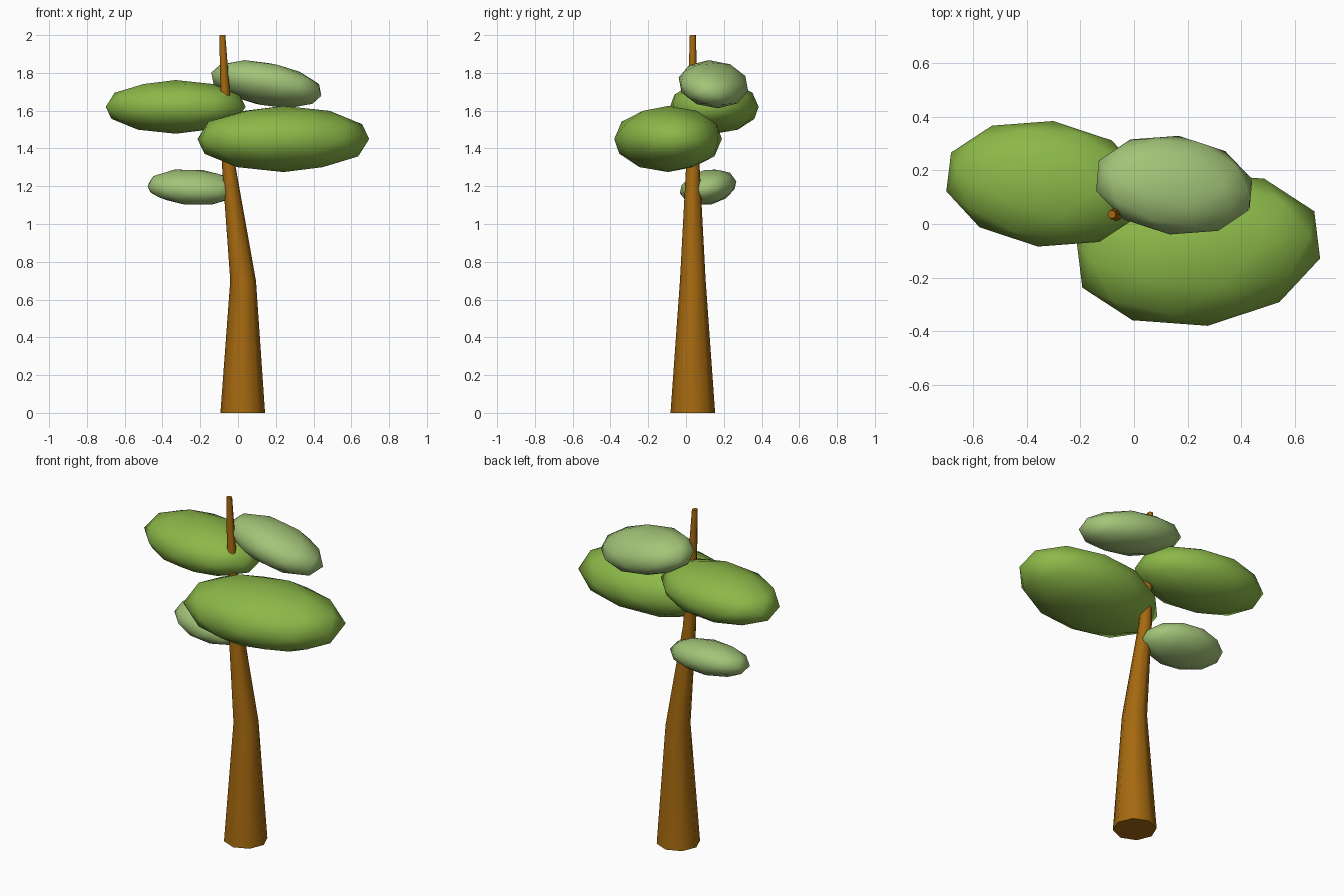
import bpy, bmesh, math
from mathutils import Matrix, Euler, Vector

if "Cube" in bpy.data.objects:
    bpy.data.objects.remove(bpy.data.objects["Cube"])


def material(name, rgb):
    m = bpy.data.materials.new(name)
    m.diffuse_color = (*rgb, 1.0)
    m.use_nodes = True
    m.node_tree.nodes["Principled BSDF"].inputs["Base Color"].default_value = m.diffuse_color
    return m


bark = material("brown_bark", (0.376, 0.141, 0.005))
leaf = material("leaf_green", (0.262, 0.479, 0.065))
pale_leaf = material("pale_leaf_green", (0.366, 0.552, 0.188))


def trunk(name, rings, y, sides, mat):
    """Loft eight-sided rings given as (z, centre x, radius)."""
    bm = bmesh.new()
    loops = []
    for z, cx, r in rings:
        loops.append([bm.verts.new((cx + r * math.cos(i * math.tau / sides),
                                    y + r * math.sin(i * math.tau / sides), z))
                      for i in range(sides)])
    for low, high in zip(loops, loops[1:]):
        for i in range(sides):
            j = (i + 1) % sides
            bm.faces.new((low[i], low[j], high[j], high[i]))
    bm.faces.new(loops[0][::-1])
    bm.faces.new(loops[-1])
    mesh = bpy.data.meshes.new(name)
    bm.to_mesh(mesh)
    bm.free()
    mesh.materials.append(mat)
    ob = bpy.data.objects.new(name, mesh)
    bpy.context.collection.objects.link(ob)
    bpy.ops.object.select_all(action='DESELECT')
    ob.select_set(True)
    bpy.context.view_layer.objects.active = ob
    bpy.ops.object.shade_smooth_by_angle(angle=math.radians(50))


def foliage(name, centre, radii, tilt, mat):
    """Flattened low-poly ball, tilted by degrees about x, y, z."""
    bpy.ops.mesh.primitive_ico_sphere_add(subdivisions=2, radius=1)
    ob = bpy.context.object
    ob.name = ob.data.name = name
    rot = Euler([math.radians(a) for a in tilt]).to_matrix().to_4x4()
    ob.data.transform(Matrix.Translation(Vector(centre)) @ rot
                      @ Matrix.Diagonal((*radii, 1)))
    ob.data.materials.append(mat)
    for p in ob.data.polygons:
        p.use_smooth = True


# Bent, tapering trunk
trunk("trunk", [(0, 0.025, 0.118), (0.7, 0.027, 0.068),
                (1.3, -0.048, 0.036), (2.0, -0.083, 0.016)], 0.036, 8, bark)

# Flat clouds of leaves
foliage("foliage_left", (-0.33, 0.15, 1.62), (0.383, 0.236, 0.142), (0, 0, -7), leaf)
foliage("foliage_right", (0.24, -0.095, 1.45), (0.47, 0.287, 0.175), (0, 0, 7), leaf)
foliage("foliage_top", (0.15, 0.145, 1.74), (0.308, 0.188, 0.114), (-11, 10, -7), pale_leaf)
foliage("foliage_low", (-0.238, 0.117, 1.195), (0.25, 0.153, 0.093), (12, 3, -4), pale_leaf)
